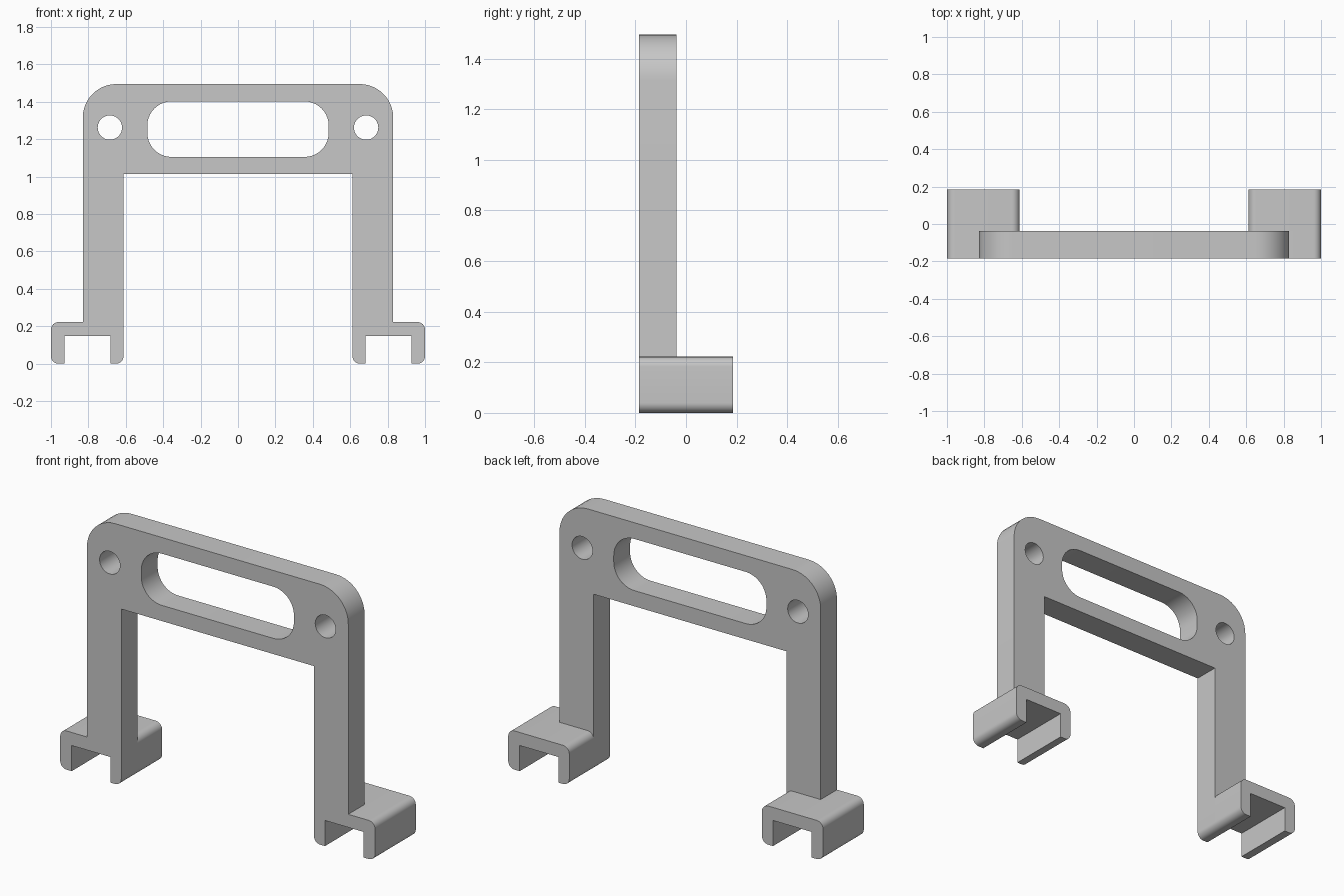
import bpy
import math
from mathutils import Vector

cube = bpy.data.objects.get("Cube")
if cube:
    bpy.data.objects.remove(cube, do_unlink=True)

grey = bpy.data.materials.new("light_grey")
grey.use_nodes = True
colour = (0.57, 0.57, 0.57, 1)
grey.diffuse_color = colour
grey.node_tree.nodes["Principled BSDF"].inputs["Base Color"].default_value = colour

FRONT, STEP, BACK = -0.185, -0.037, 0.185


def rounded(corners, steps=10):
    """Outline from (x, z, radius) corners, each rounded by an arc."""
    out = []
    for i, (x, z, r) in enumerate(corners):
        p = Vector((x, z))
        if r == 0:
            out.append(p)
            continue
        before = (Vector(corners[i - 1][:2]) - p).normalized()
        after = (Vector(corners[(i + 1) % len(corners)][:2]) - p).normalized()
        centre = p + (before + after) * r
        for k in range(steps + 1):
            a = math.pi / 2 * k / steps
            out.append(centre - after * r * math.cos(a) - before * r * math.sin(a))
    return out


def circle(x, z, r, n=40):
    return [Vector((x + r * math.cos(math.tau * k / n), z + r * math.sin(math.tau * k / n)))
            for k in range(n)]


def mirrored(corners):
    return [(-x, z, r) for x, z, r in reversed(corners)]


def extrude(name, outlines, y0, y1):
    """Solid plate from an outline and its holes, spanning y0 to y1."""
    curve = bpy.data.curves.new(name, "CURVE")
    curve.dimensions = "2D"
    curve.fill_mode = "BOTH"
    curve.extrude = (y1 - y0) / 2
    for outline in outlines:
        spline = curve.splines.new("POLY")
        spline.points.add(len(outline) - 1)
        for point, p in zip(spline.points, outline):
            point.co = (p.x, p.y, 0, 1)
        spline.use_cyclic_u = True
    curve.materials.append(grey)
    obj = bpy.data.objects.new(name, curve)
    bpy.context.collection.objects.link(obj)
    obj.location.y = (y0 + y1) / 2
    obj.rotation_euler.x = math.pi / 2
    bpy.ops.object.select_all(action="DESELECT")
    obj.select_set(True)
    bpy.context.view_layer.objects.active = obj
    bpy.ops.object.convert(target="MESH")
    bpy.ops.object.transform_apply(location=True, rotation=True, scale=True)
    # Weld the caps to the walls
    bpy.ops.object.mode_set(mode="EDIT")
    bpy.ops.mesh.select_all(action="SELECT")
    bpy.ops.mesh.remove_doubles(threshold=0.0005)
    bpy.ops.mesh.normals_make_consistent(inside=False)
    bpy.ops.object.mode_set(mode="OBJECT")
    bpy.ops.object.shade_smooth_by_angle(angle=math.radians(30))


# U-shaped channel section of one foot
channel = [(0.612, 0, 0.04), (0.682, 0, 0), (0.682, 0.147, 0), (0.927, 0.147, 0),
           (0.927, 0, 0), (1, 0, 0.04), (1, 0.222, 0.04)]

# Front frame: legs, crossbar and channel ends in one outline
half = [(0.612, 1.015, 0)] + channel + [(0.83, 0.222, 0), (0.83, 1.495, 0.18)]
slot = [(-0.485, 1.105, 0.13), (0.485, 1.105, 0.13),
        (0.485, 1.402, 0.13), (-0.485, 1.402, 0.13)]
extrude("front_frame",
        [rounded(half + mirrored(half)), rounded(slot),
         circle(-0.685, 1.262, 0.065), circle(0.685, 1.262, 0.065)],
        FRONT, STEP)

# Feet: channels running back from the frame
foot = channel + [(0.612, 0.222, 0.04)]
extrude("left_foot", [rounded(foot)], STEP, BACK)
extrude("right_foot", [rounded(mirrored(foot))], STEP, BACK)
